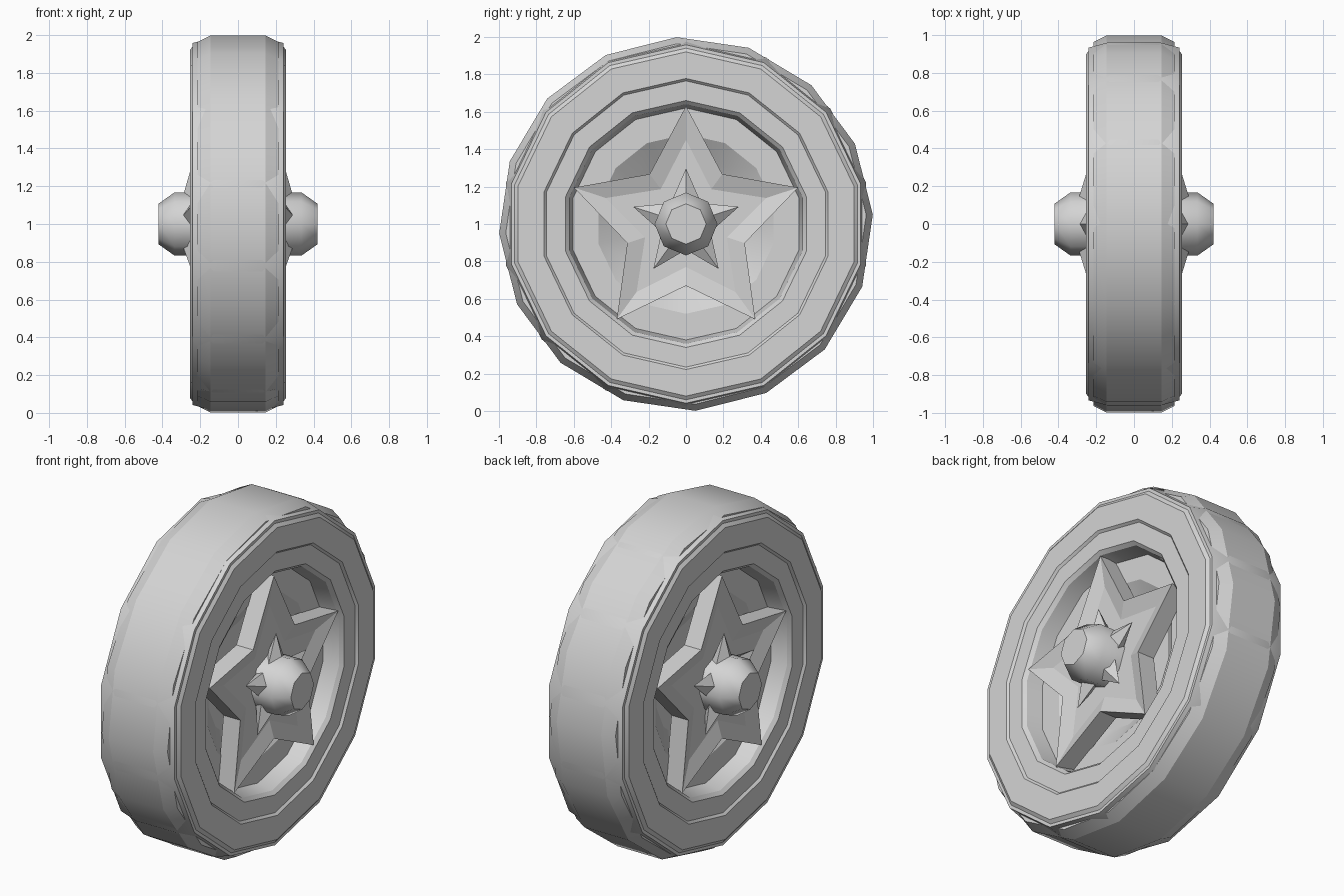
import bpy, bmesh, math

cube = bpy.data.objects.get("Cube")
if cube:
    bpy.data.objects.remove(cube)

grey = bpy.data.materials.new("light grey")
grey.use_nodes = True
COLOUR = (0.66, 0.66, 0.66, 1)
grey.diffuse_color = COLOUR
grey.node_tree.nodes["Principled BSDF"].inputs["Base Color"].default_value = COLOUR


def finish(name, bm, angle):
    """Clean the mesh and place it as an object on the wheel centre."""
    bmesh.ops.remove_doubles(bm, verts=bm.verts, dist=1e-5)
    bmesh.ops.recalc_face_normals(bm, faces=bm.faces)
    mesh = bpy.data.meshes.new(name)
    bm.to_mesh(mesh)
    bm.free()
    mesh.materials.append(grey)
    obj = bpy.data.objects.new(name, mesh)
    obj.location.z = 1
    bpy.context.collection.objects.link(obj)
    bpy.ops.object.select_all(action='DESELECT')
    obj.select_set(True)
    bpy.context.view_layer.objects.active = obj
    if angle:
        bpy.ops.object.shade_smooth_by_angle(angle=math.radians(angle))


def bridge(bm, a, b):
    """Join two equal rings of vertices with quads."""
    n = len(a)
    for i in range(n):
        j = (i + 1) % n
        bm.faces.new((a[i], a[j], b[j], b[i]))


def lathe(name, half, sides, turn=0, angle=30, hollow=False):
    """Turn a (radius, x) half profile, mirrored in x, about the axle."""
    profile = [(r, -x) for r, x in reversed(half)] + half
    bm = bmesh.new()
    rings = []
    for r, x in profile:
        ring = []
        for i in range(sides):
            a = math.radians(90 + turn) + math.tau * i / sides
            ring.append(bm.verts.new((x, r * math.cos(a), r * math.sin(a))))
        rings.append(ring)
    for a, b in zip(rings, rings[1:]):
        bridge(bm, a, b)
    # Either a hollow band or closed end discs
    if hollow:
        bridge(bm, rings[-1], rings[0])
    else:
        bm.faces.new(rings[0])
        bm.faces.new(rings[-1])
    finish(name, bm, angle)


def star_ring(bm, tip, notch, x):
    ring = []
    for i in range(10):
        a = math.pi / 2 + math.pi * i / 5
        r = notch if i % 2 else tip
        ring.append(bm.verts.new((x, r * math.cos(a), r * math.sin(a))))
    return ring


def star(name, side, layers, apex=None):
    """Stack star outlines (tip, notch, x), ending flat or in a point."""
    bm = bmesh.new()
    rings = [star_ring(bm, t, n, x * side) for t, n, x in layers]
    for a, b in zip(rings, rings[1:]):
        bridge(bm, a, b)
    bm.faces.new(rings[0])
    if apex is None:
        bm.faces.new(rings[-1])
    else:
        top = bm.verts.new((apex * side, 0, 0))
        for i in range(10):
            bm.faces.new((rings[-1][i], rings[-1][(i + 1) % 10], top))
    finish(name, bm, 0)


# Tyre tread whose corners show through the shoulders
lathe("tyre_tread", [(1.0, 0.145), (0.965, 0.215), (0.85, 0.215)], 16,
      turn=2.9, angle=24, hollow=True)

# Shoulders, stepped side walls, rim and dished centre
lathe("side_walls", [(0.988, 0.13), (0.958, 0.24), (0.94, 0.24),
                     (0.92, 0.255), (0.778, 0.255), (0.765, 0.242),
                     (0.66, 0.242), (0.64, 0.222), (0.62, 0.13),
                     (0.48, 0.13), (0.34, 0.04)], 14)

# Axle with chamfered hub caps
lathe("hub", [(0.168, 0.03), (0.168, 0.335), (0.108, 0.42)], 8, angle=46)

# Star spokes with an inward bevel and a smaller pointed star on each side
for label, side in (("left", 1), ("right", -1)):
    star(label + "_star_spokes", side,
         [(0.63, 0.33, 0.125), (0.63, 0.33, 0.235), (0.45, 0.23, 0.205)])
    star(label + "_raised_star", side,
         [(0.17, 0.12, 0.195), (0.297, 0.138, 0.248)], apex=0.335)
